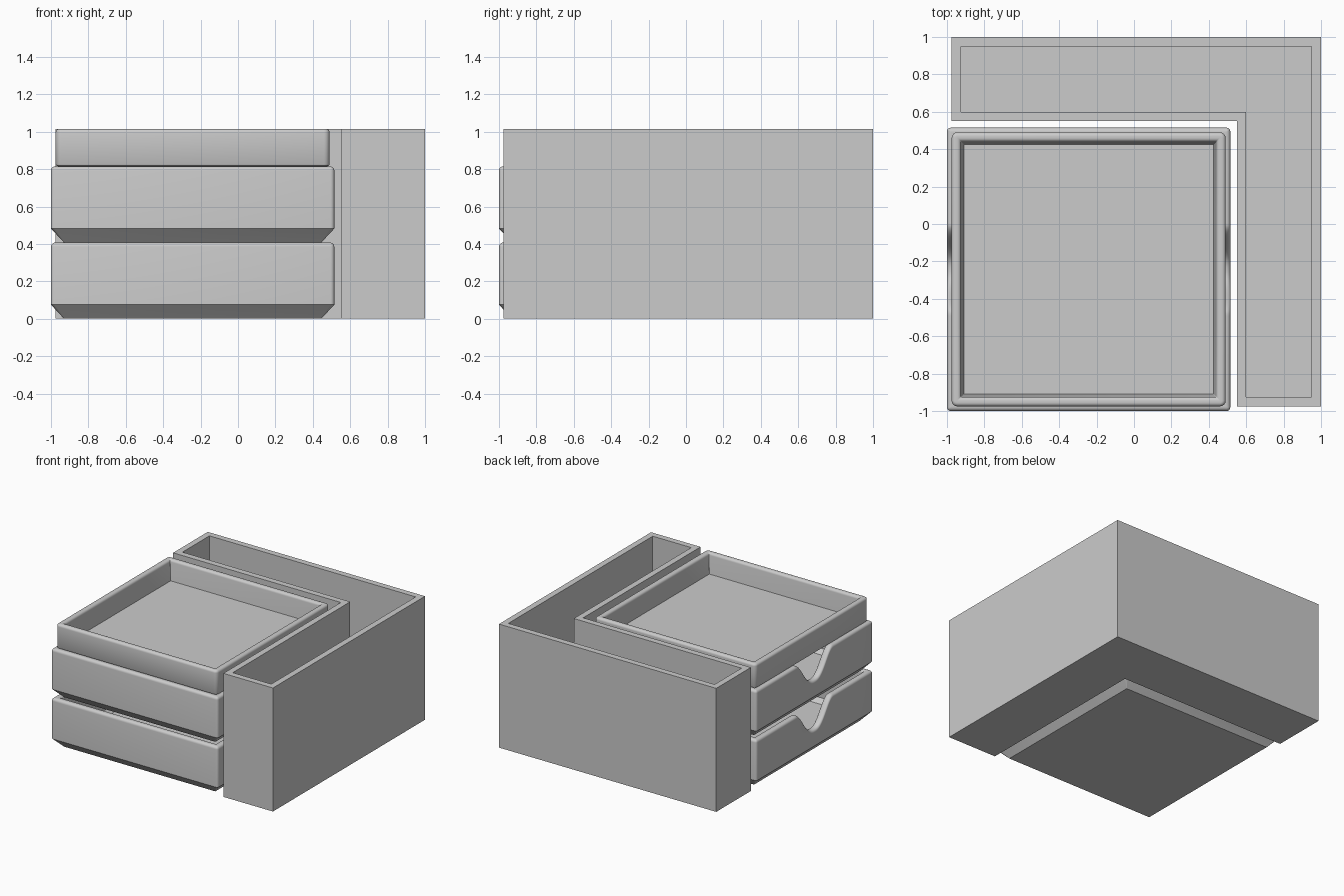
import bpy, bmesh, math

if "Cube" in bpy.data.objects:
    bpy.data.objects.remove(bpy.data.objects["Cube"])

grey = bpy.data.materials.new("plain grey")
grey.diffuse_color = (0.6, 0.6, 0.6, 1)
grey.use_nodes = True
grey.node_tree.nodes["Principled BSDF"].inputs["Base Color"].default_value = grey.diffuse_color


def finish(name, bm, smooth):
    bmesh.ops.recalc_face_normals(bm, faces=bm.faces)
    me = bpy.data.meshes.new(name)
    bm.to_mesh(me)
    bm.free()
    me.materials.append(grey)
    ob = bpy.data.objects.new(name, me)
    bpy.context.collection.objects.link(ob)
    if smooth:
        bpy.ops.object.select_all(action='DESELECT')
        ob.select_set(True)
        bpy.context.view_layer.objects.active = ob
        bpy.ops.object.shade_smooth_by_angle(angle=math.radians(32))
    return ob


def skin(bm, rings):
    """Join closed rings of points in order and cap both ends."""
    loops = [[bm.verts.new(p) for p in ring] for ring in rings]
    for a, b in zip(loops, loops[1:]):
        n = len(a)
        for i in range(n):
            j = (i + 1) % n
            bm.faces.new((a[i], a[j], b[j], b[i]))
    bm.faces.new(loops[0])
    bm.faces.new(loops[-1])


def outline(half, radius, side_steps):
    """Rounded square; the two x sides are sampled finely for the finger notch."""
    pts, c = [], half - radius
    for k in range(4):
        a0 = k * math.pi / 2
        sx, sy = [(1, 1), (-1, 1), (-1, -1), (1, -1)][k]
        for i in range(5):
            a = a0 + i * math.pi / 8
            pts.append((sx * c + radius * math.cos(a), sy * c + radius * math.sin(a)))
        if k in (1, 3):
            for i in range(side_steps + 1):
                pts.append((sx * half, sy * (-0.3 + 0.6 * i / side_steps) * -1))
    return pts


def notch(x, y, half):
    """How far the rim dips in the finger notch of the side walls."""
    t = abs(y) / 0.24
    if t >= 1 or abs(x) < half - 0.001:
        return 0
    return 0.2 * (0.5 + 0.5 * math.cos(math.pi * t ** 1.25))


def tray(name, half, z0, profile, corner, notched):
    """profile: (inset, height, is_rim) from the underside, over the rim, to the floor."""
    cx = cy = -0.2425
    rings = []
    for inset, z, rim in profile:
        h = half - inset
        ring = []
        for x, y in outline(h, max(corner - inset, 0.004), 48):
            dip = notch(x, y, h) if notched and rim else 0
            ring.append((cx + x, cy + y, z0 + z - dip))
        rings.append(ring)
    bm = bmesh.new()
    skin(bm, rings)
    return finish(name, bm, True)


def rim(wall, top, r):
    """Rounded rim section running from the outer to the inner face."""
    outer = [(r - r * math.cos(a), top - r + r * math.sin(a), True)
             for a in [i * math.pi / 10 for i in range(6)]]
    return outer + [(wall - i, z, True) for i, z, _ in reversed(outer)]


# two stacked trays with bevelled undersides and finger notches
H = 0.407
deep = [(0.07, 0, False), (0, 0.075, False)] + rim(0.055, H, 0.022) \
    + [(0.055, 0.085, False), (0.09, 0.05, False)]
tray("lower_tray", 0.7575, 0, deep, 0.02, True)
tray("middle_tray", 0.7575, H, deep, 0.02, True)

# shallow top tray
shallow = [(0.012, 0, False), (0.004, 0.004, False), (0, 0.012, False)] \
    + rim(0.05, 0.2, 0.02) + [(0.065, 0.035, False)]
tray("top_tray", 0.7325, 2 * H + 0.001, shallow, 0.03, False)


# L-shaped bin wrapping the back and the right side
def ell(d, z):
    lo, hi, inn = -0.975 + d, 1 - d, 0.55 + d
    return [(x, y, z) for x, y in
            ((lo, hi), (lo, inn), (inn, inn), (inn, lo), (hi, lo), (hi, hi))]


bm = bmesh.new()
skin(bm, [ell(0, 0), ell(0, 1.015), ell(0.05, 1.015), ell(0.05, 0.05)])
finish("corner_bin", bm, False)
